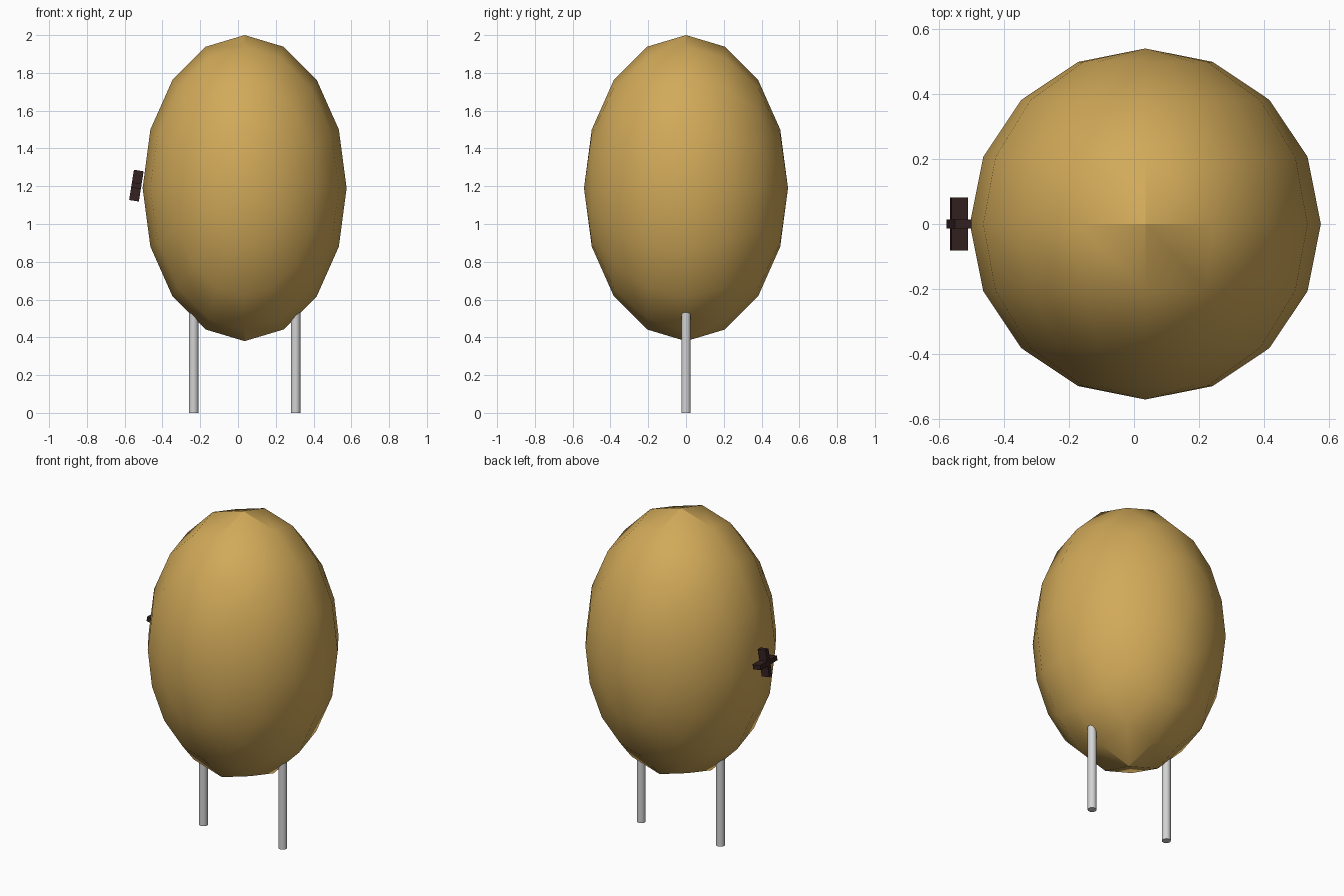
import bpy
import math

cube = bpy.data.objects.get("Cube")
if cube:
    bpy.data.objects.remove(cube, do_unlink=True)


def material(name, rgb):
    mat = bpy.data.materials.new(name)
    mat.use_nodes = True
    color = (*rgb, 1)
    mat.diffuse_color = color
    mat.node_tree.nodes["Principled BSDF"].inputs["Base Color"].default_value = color
    return mat


tan = material("golden_tan", (0.64, 0.4, 0.1))
grey = material("light_grey", (0.65, 0.65, 0.65))
brown = material("dark_brown", (0.035, 0.015, 0.015))


def finish(name, mat, smooth=True):
    obj = bpy.context.object
    obj.name = name
    obj.data.materials.append(mat)
    bpy.ops.object.transform_apply(location=False, rotation=True, scale=True)
    if smooth:
        bpy.ops.object.shade_smooth_by_angle(angle=math.radians(30))
    return obj


CENTRE_X = 0.035

# Egg-shaped body, poles facing front and back
bpy.ops.mesh.primitive_uv_sphere_add(segments=16, ring_count=8, radius=0.54,
                                     location=(CENTRE_X, 0, 1.19),
                                     rotation=(math.pi / 2, 0, 0))
bpy.ops.object.transform_apply(location=False, rotation=True, scale=False)
bpy.context.object.scale.z = 1.5
finish("body", tan)

# Two straight legs reaching into the underside
for name, side in (("left_leg", 1), ("right_leg", -1)):
    bpy.ops.mesh.primitive_cylinder_add(vertices=16, radius=0.025, depth=0.56,
                                        location=(CENTRE_X + side * 0.27, 0, 0.28))
    finish(name, grey)

# Small tilted cross on the right side
for name, size in (("cross_upright", (0.052, 0.028, 0.162)),
                   ("cross_bar", (0.052, 0.162, 0.028))):
    bpy.ops.mesh.primitive_cube_add(size=1, location=(-0.538, 0, 1.203),
                                    rotation=(0, math.radians(9), 0))
    bpy.context.object.scale = size
    finish(name, brown, smooth=False)
